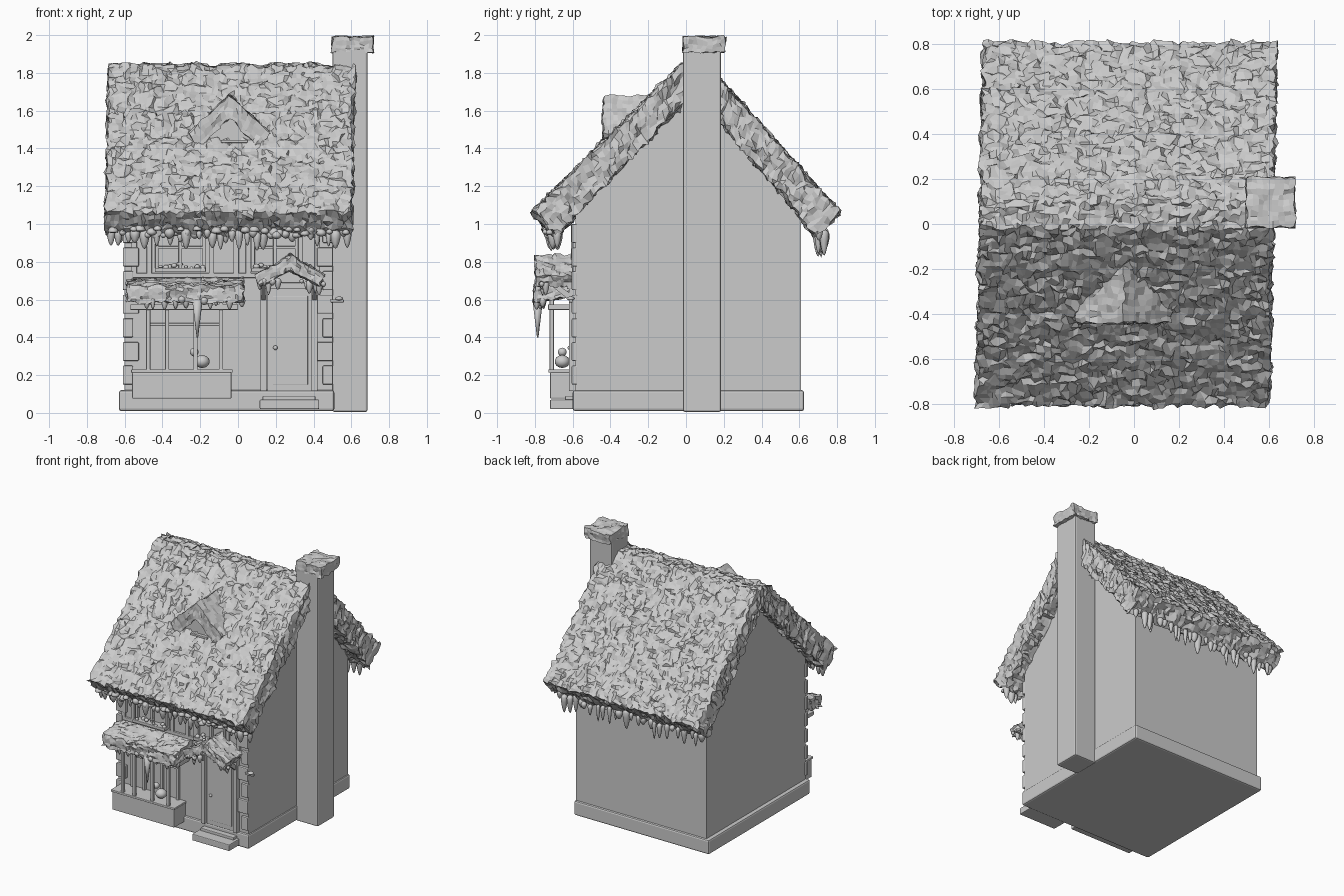
import bpy, bmesh, random
from mathutils import Vector, Matrix, noise

random.seed(4)
if "Cube" in bpy.data.objects:
    bpy.data.objects.remove(bpy.data.objects["Cube"])

GREY = (0.6, 0.6, 0.6, 1)
mat = bpy.data.materials.new("plain grey")
mat.use_nodes = True
mat.diffuse_color = GREY
mat.node_tree.nodes["Principled BSDF"].inputs["Base Color"].default_value = GREY


def finish(name, bm, bevel=0, smooth=False):
    bmesh.ops.recalc_face_normals(bm, faces=bm.faces)
    for f in bm.faces:
        f.smooth = smooth
    me = bpy.data.meshes.new(name)
    bm.to_mesh(me)
    bm.free()
    me.materials.append(mat)
    ob = bpy.data.objects.new(name, me)
    bpy.context.collection.objects.link(ob)
    if bevel:
        mod = ob.modifiers.new("soft edges", "BEVEL")
        mod.width, mod.segments = bevel, 2
    return ob


def box(name, x, y, z, bevel=0.004):
    """Box from three (low, high) ranges."""
    bm = bmesh.new()
    bmesh.ops.create_cube(bm, size=1)
    for v in bm.verts:
        v.co = Vector([a + (b - a) * (c + 0.5) for (a, b), c in zip((x, y, z), v.co)])
    return finish(name, bm, bevel)


def prism(name, pts, step):
    """Polygon extruded along a vector."""
    bm = bmesh.new()
    face = bm.faces.new([bm.verts.new(p) for p in pts])
    out = bmesh.ops.extrude_face_region(bm, geom=[face])["geom"]
    bmesh.ops.translate(bm, vec=step, verts=[g for g in out if isinstance(g, bmesh.types.BMVert)])
    return finish(name, bm)


def rough(name, cuts, warp, amp):
    """Finely cut block, shaped by warp, with a craggy snow surface."""
    bm = bmesh.new()
    bmesh.ops.create_cube(bm, size=2)
    for axis in range(3):
        along = [e for e in bm.edges
                 if abs(e.verts[0].co[axis] - e.verts[1].co[axis]) > 1]
        bmesh.ops.subdivide_edges(bm, edges=along, cuts=cuts[axis], use_grid_fill=True)
    for v in bm.verts:
        p = Vector(warp(*v.co))
        jitter = Vector([random.uniform(-1, 1) for _ in range(3)])
        v.co = p + amp * (jitter * 0.8 + noise.noise_vector(p * 14) * 1.1)
    return finish(name, bm)


def lerp(a, b, t):
    return a + (b - a) * t


def chevron(apex, eave, apex_in, eave_in):
    """Warp giving (across, height) of a pitched roof of some thickness."""
    def f(s, t):
        t = (1 - t) / 2
        side = abs(s)
        top = (eave[0] * s, lerp(apex, eave[1], side))
        low = (eave_in[0] * s, lerp(apex_in, eave_in[1], side))
        return lerp(top[0], low[0], t), lerp(top[1], low[1], t)
    return f


def pitched_small(name, cx, y0, y1, shape, cuts, amp):
    def warp(a, b, c):
        w, h = shape(a, c)
        return cx + w, lerp(y0, y1, (b + 1) / 2), h
    return rough(name, cuts, warp, amp)


def icicles(name, x0, x1, y, z, count, longest, size=0.022):
    """Row of snow lumps drawn out into blunt drops."""
    bm = bmesh.new()
    for i in range(count):
        x = lerp(x0, x1, (i + random.uniform(0.2, 0.8)) / count)
        r = size * random.uniform(0.6, 1.2)
        drop = longest * random.uniform(0.25, 1) ** 1.6
        at = Vector((x, y + random.uniform(-0.025, 0.025), z + random.uniform(-0.01, 0.01)))
        for v in bmesh.ops.create_uvsphere(bm, u_segments=8, v_segments=7, radius=1)["verts"]:
            p = v.co.copy()
            k = 1 + 0.3 * min(p.z, 0)
            v.co = at + Vector((p.x * r * k, p.y * r * k, p.z * (drop if p.z < 0 else r)))
    return finish(name, bm, smooth=True)


def ball(name, at, r, stretch=1):
    bm = bmesh.new()
    bmesh.ops.create_uvsphere(bm, u_segments=16, v_segments=10, radius=r)
    bmesh.ops.scale(bm, vec=(1, 1, stretch), verts=bm.verts)
    bmesh.ops.translate(bm, vec=at, verts=bm.verts)
    return finish(name, bm, smooth=True)


# House body
RIDGE_Y = 0.045
box("plinth", (-0.63, 0.51), (-0.6, 0.625), (0.01, 0.12), 0.012)
prism("walls", [(-0.6, -0.585, 0.1), (-0.6, 0.61, 0.1), (-0.6, 0.61, 1.07),
                (-0.6, RIDGE_Y, 1.74), (-0.6, -0.585, 1.07)], (1.1, 0, 0))

# Main roof, with a flattened ridge set slightly to the back
main = chevron(1.905, (0.81, 1.06), 1.7, (0.69, 0.94))


def main_warp(a, b, c):
    y, z = main(b, c)
    y += RIDGE_Y * (1 - abs(b))
    return -0.035 + 0.648 * a + 0.02 * y, y, min(z, 1.84)


rough("roof", (55, 91, 5), main_warp, 0.015)
icicles("front_eave_icicles", -0.69, 0.6, -0.7, 0.945, 38, 0.085, 0.024)
icicles("front_eave_snow", -0.69, 0.6, -0.72, 0.96, 26, 0.03, 0.026)
icicles("back_eave_icicles", -0.65, 0.6, 0.72, 0.95, 26, 0.13, 0.025)

# Chimney
box("chimney", (0.5, 0.685), (-0.015, 0.185), (0.005, 1.93), 0.01)
rough("chimney_snow_cap", (8, 8, 3),
      lambda a, b, c: (0.606 + 0.108 * a, 0.095 + 0.11 * b, 1.95 + 0.04 * c), 0.008)

# Dormer
pitched_small("dormer_roof", -0.045, -0.44, -0.12,
              chevron(1.68, (0.215, 1.48), 1.565, (0.15, 1.405)), (17, 11, 3), 0.009)
prism("dormer_wall", [(-0.2, -0.42, 1.38), (0.11, -0.42, 1.38), (-0.045, -0.42, 1.62)], (0, 0.2, 0))
box("dormer_sill", (-0.09, 0.05), (-0.445, -0.41), (1.43, 1.445), 0.002)

# Corner stones, alternating long and short
for side, edge in (("left", 0.503), ("right", -0.61)):
    for i in range(7):
        w = 0.085 if i % 2 else 0.055
        x = (edge - w, edge) if edge > 0 else (edge, edge + w)
        z = 0.15 + i * 0.125
        box(f"{side}_corner_stone_{i}", x, (-0.605, -0.575), (z, z + 0.1), 0.006)

# Upper storey timbers and windows
box("floor_beam", (-0.6, 0.5), (-0.6, -0.57), (0.715, 0.74))
for i, x in enumerate((-0.55, -0.47, -0.14, -0.01, 0.055, 0.33, 0.42)):
    box(f"upper_timber_{i}", (x - 0.014, x + 0.014), (-0.6, -0.57), (0.73, 1.0))
for i, (x0, x1) in enumerate(((-0.43, -0.18), (0.08, 0.31))):
    mid = (x0 + x1) / 2
    for x in (x0, mid, x1):
        box(f"upper_window_{i}_post", (x - 0.009, x + 0.009), (-0.61, -0.57), (0.75, 1.0))
    box(f"upper_window_{i}_rail", (x0, x1), (-0.605, -0.57), (0.87, 0.883))
    box(f"upper_window_{i}_sill", (x0 - 0.01, x1 + 0.01), (-0.645, -0.57), (0.745, 0.768))
    icicles(f"upper_window_{i}_snow", x0, x1, -0.62, 0.775, 9, 0.02, 0.017)

# Shop window: planter, posts, rails and a pot
box("planter", (-0.56, -0.035), (-0.72, -0.57), (0.075, 0.215), 0.006)
box("planter_rim", (-0.566, -0.028), (-0.728, -0.57), (0.213, 0.23))
for i, x in enumerate((-0.475, -0.375, -0.225, -0.09)):
    box(f"window_post_{i}", (x - 0.011, x + 0.011), (-0.722, -0.7), (0.22, 0.6))
    box(f"window_back_post_{i}", (x - 0.011, x + 0.011), (-0.605, -0.57), (0.22, 0.6))
box("window_top_rail", (-0.57, 0.0), (-0.73, -0.57), (0.545, 0.575))
box("window_cross_rail", (-0.48, -0.08), (-0.6, -0.57), (0.46, 0.475))
ball("pot_body", (-0.19, -0.655, 0.272), 0.04, 0.85)
ball("pot_spout", (-0.232, -0.655, 0.322), 0.023)

# Awning loaded with snow
rough("awning_snow", (26, 9, 4),
      lambda a, b, c: (-0.28 + 0.305 * a, -0.69 + 0.11 * b, 0.65 + 0.045 * c + 0.02 * b), 0.01)
icicles("awning_icicles", -0.6, 0.03, -0.77, 0.595, 20, 0.05, 0.02)
bm = bmesh.new()
bmesh.ops.create_cone(bm, cap_ends=True, segments=8, radius1=0.004, radius2=0.028, depth=0.2,
                      matrix=Matrix.Translation((-0.215, -0.785, 0.5)))
finish("awning_long_icicle", bm, smooth=True)

# Door with frame, panel edge, knob and step
box("door", (0.155, 0.4), (-0.6, -0.57), (0.115, 0.66))
box("door_panel", (0.185, 0.37), (-0.607, -0.59), (0.15, 0.62), 0.003)
for side, x in (("right", 0.135), ("left", 0.405)):
    box(f"{side}_door_post", (x - 0.016, x + 0.016), (-0.62, -0.57), (0.115, 0.7))
    prism(f"{side}_porch_bracket", [(x - 0.01, -0.61, 0.59), (x - 0.01, -0.76, 0.71),
                                    (x - 0.01, -0.72, 0.71), (x - 0.01, -0.61, 0.63)], (0.02, 0, 0))
box("door_lintel", (0.115, 0.425), (-0.63, -0.57), (0.655, 0.69))
ball("door_knob", (0.198, -0.615, 0.345), 0.012)
box("door_step", (0.115, 0.43), (-0.72, -0.57), (0.02, 0.07), 0.006)
box("door_sill", (0.13, 0.41), (-0.64, -0.57), (0.065, 0.09), 0.005)

# Porch roof
pitched_small("porch_roof", 0.275, -0.795, -0.58,
              chevron(0.835, (0.18, 0.73), 0.755, (0.155, 0.67)), (17, 9, 3), 0.009)
prism("porch_gable", [(0.13, -0.7, 0.69), (0.42, -0.7, 0.69), (0.275, -0.7, 0.8)], (0, 0.12, 0))
for side, x0, x1 in (("right", 0.09, 0.22), ("left", 0.33, 0.46)):
    icicles(f"{side}_porch_icicles", x0, x1, -0.765, 0.69, 6, 0.1, 0.018)

# Wall lamp bracket
box("lamp_bracket", (0.49, 0.56), (-0.62, -0.6), (0.585, 0.6), 0.003)
ball("lamp_snow", (0.535, -0.61, 0.605), 0.022, 0.5)
